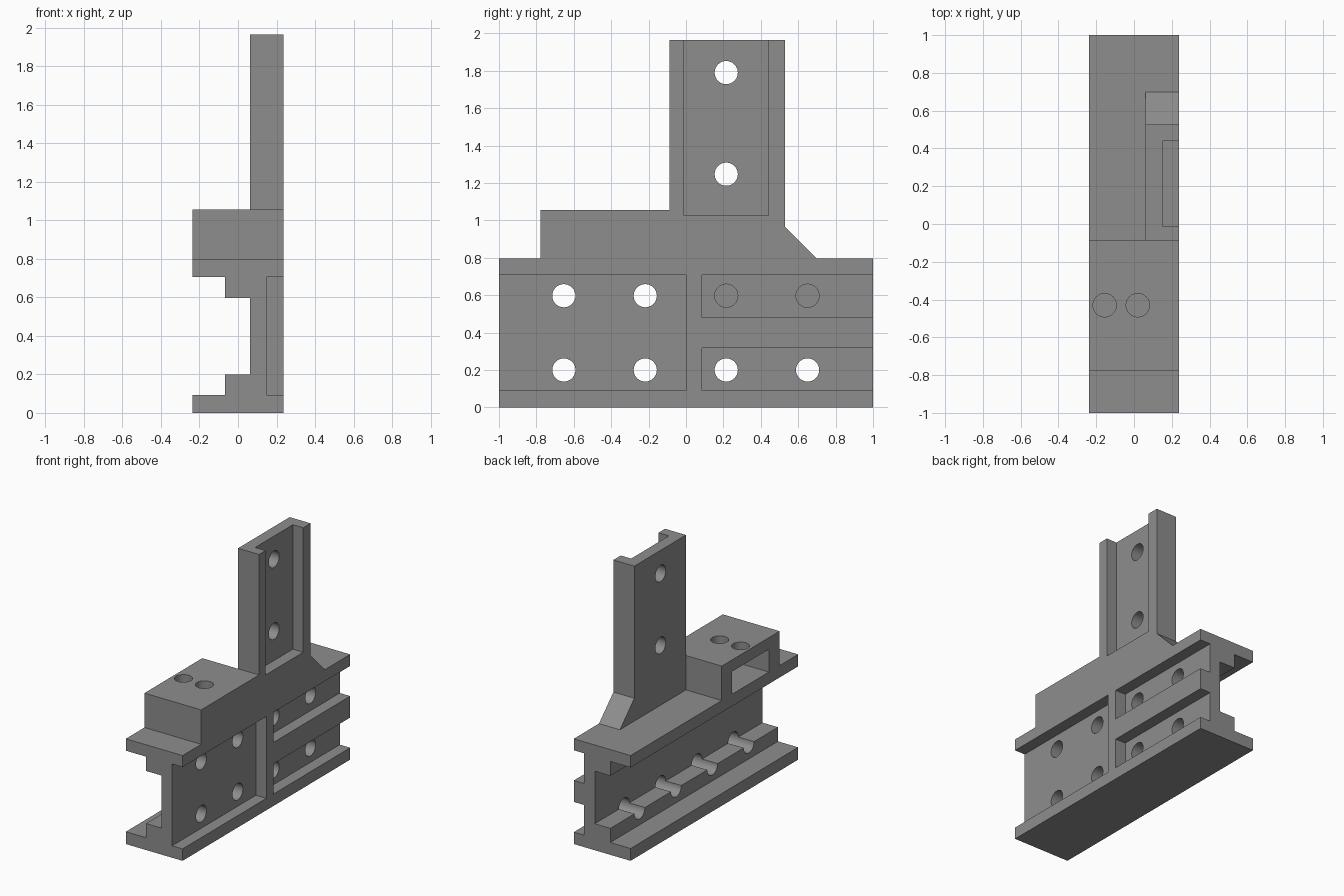
import bpy, bmesh, math
from mathutils import Matrix, Vector

if "Cube" in bpy.data.objects:
    bpy.data.objects.remove(bpy.data.objects["Cube"])

grey = bpy.data.materials.new("grey")
grey.diffuse_color = (0.27, 0.27, 0.27, 1)
grey.use_nodes = True
grey.node_tree.nodes["Principled BSDF"].inputs["Base Color"].default_value = grey.diffuse_color

W = 0.237      # half width of the bracket
WEB = 0.062    # left face of the web and tower
FLOOR = 0.15   # depth of the right side pockets
R = 0.062      # bolt hole radius


def finish(name, bm):
    bmesh.ops.recalc_face_normals(bm, faces=bm.faces)
    mesh = bpy.data.meshes.new(name)
    bm.to_mesh(mesh)
    bm.free()
    mesh.materials.append(grey)
    obj = bpy.data.objects.new(name, mesh)
    bpy.context.collection.objects.link(obj)
    return obj


def prism(name, points, offset):
    """Extrude a closed outline along the offset vector."""
    bm = bmesh.new()
    face = bm.faces.new([bm.verts.new(p) for p in points])
    ext = bmesh.ops.extrude_face_region(bm, geom=[face])
    verts = [v for v in ext["geom"] if isinstance(v, bmesh.types.BMVert)]
    bmesh.ops.translate(bm, verts=verts, vec=offset)
    return finish(name, bm)


def box(name, x0, x1, y0, y1, z0, z1):
    outline = [(x0, y0, z0), (x1, y0, z0), (x1, y1, z0), (x0, y1, z0)]
    return prism(name, outline, (0, 0, z1 - z0))


def rod(name, start, end):
    a, b = Vector(start), Vector(end)
    turn = (b - a).to_track_quat("Z", "Y").to_matrix().to_4x4()
    bm = bmesh.new()
    bmesh.ops.create_cone(bm, cap_ends=True, segments=32, radius1=R, radius2=R,
                          depth=(b - a).length,
                          matrix=Matrix.Translation((a + b) / 2) @ turn)
    return finish(name, bm)


def combine(target, other, operation):
    """Apply a boolean and remove the helper."""
    mod = target.modifiers.new("boolean", "BOOLEAN")
    mod.operation = operation
    mod.solver = "EXACT"
    mod.object = other
    bpy.context.view_layer.objects.active = target
    bpy.ops.object.modifier_apply(modifier=mod.name)
    bpy.data.objects.remove(other, do_unlink=True)


# Rail: stepped channel profile running front to back
rail = [(-W, 0), (W, 0), (W, 0.795), (-W, 0.795), (-W, 0.705), (-0.068, 0.705),
        (-0.068, 0.597), (WEB, 0.597), (WEB, 0.2), (-0.068, 0.2),
        (-0.068, 0.093), (-W, 0.093)]
bracket = prism("bracket", [(x, -1, z) for x, z in rail], (0, 2, 0))

# Tower with its sloped foot, and the raised block in front of it
side = [(-0.5, 0.75), (0.7, 0.75), (0.7, 0.795), (0.528, 0.967), (0.528, 1.965),
        (-0.088, 1.965), (-0.088, 1.0), (-0.5, 1.0)]
combine(bracket, prism("tower", [(WEB, y, z) for y, z in side], (W - WEB, 0, 0)), "UNION")
combine(bracket, box("block", -W, W, -0.778, -0.088, 0.75, 1.055), "UNION")

# Pockets in the right face, and the slot in the left of the block
cuts = [
    box("front_pocket", FLOOR, 0.5, -1.2, 0.0, 0.09, 0.708),
    box("upper_pocket", FLOOR, 0.5, 0.085, 1.2, 0.48, 0.708),
    box("lower_pocket", FLOOR, 0.5, 0.085, 1.2, 0.09, 0.318),
    box("tower_pocket", FLOOR, 0.5, -0.01, 0.44, 1.025, 2.2),
    box("block_slot", -0.5, FLOOR, -0.65, -0.21, 0.795, 0.967),
]

# Bolt holes through the web; the rear upper pair stop at the web face
for y in (-0.653, -0.218, 0.215, 0.65):
    cuts.append(rod("lower_hole", (-0.5, y, 0.2), (0.5, y, 0.2)))
    cuts.append(rod("upper_hole", (-0.5 if y < 0 else WEB, y, 0.597), (0.5, y, 0.597)))

# Tower holes
for z in (1.247, 1.79):
    cuts.append(rod("tower_hole", (-0.5, 0.215, z), (0.5, 0.215, z)))

# Vertical holes from the block top into the slot
for x in (-0.155, 0.02):
    cuts.append(rod("block_hole", (x, -0.43, 0.9), (x, -0.43, 1.3)))

for cutter in cuts:
    combine(bracket, cutter, "DIFFERENCE")

# Smooth hole walls, sharp edges elsewhere
bpy.ops.object.select_all(action="DESELECT")
bracket.select_set(True)
bpy.context.view_layer.objects.active = bracket
bpy.ops.object.shade_smooth_by_angle(angle=math.radians(30))
